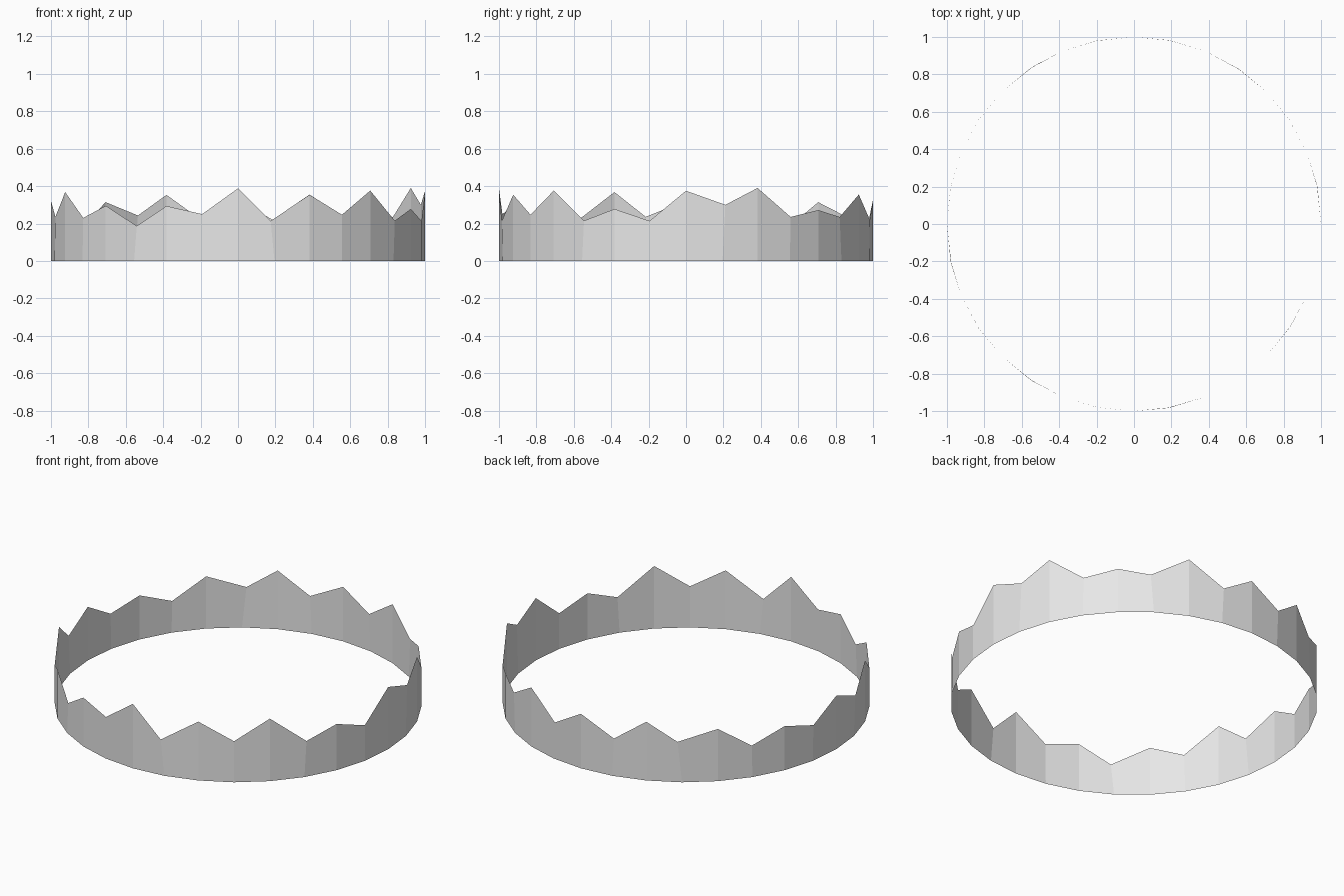
import bpy
import bmesh
from math import cos, sin, radians

default_cube = bpy.data.objects.get("Cube")
if default_cube:
    bpy.data.objects.remove(default_cube, do_unlink=True)

# Heights of the points and notches, counter-clockwise from +x
PEAKS = [.375, .39, .272, .355, .328, .353, .314, .265,
         .322, .368, .295, .294, .388, .354, .376, .278]
NOTCHES = [.3, .235, .235, .22, .226, .243, .19, .213,
           .236, .23, .187, .25, .214, .247, .215, .214]
# Sideways drift of each notch from the middle of its gap, in degrees
DRIFT = [.9, .3, -1, .6, .6, -1.4, -.2, .3,
         1.2, .4, 1, .2, -1.2, 0, .7, 0]
STEP = 360 / len(PEAKS)


def ring_point(bm, angle, height):
    a = radians(angle)
    return bm.verts.new((cos(a), sin(a), height))


# Single colour
grey = bpy.data.materials.new("light grey")
grey.use_nodes = True
colour = (.8, .8, .8, 1)
grey.diffuse_color = colour
grey.node_tree.nodes["Principled BSDF"].inputs["Base Color"].default_value = colour

# Thin open band with a jagged upper edge
bm = bmesh.new()
bottom, top = [], []
for i, (peak, notch, drift) in enumerate(zip(PEAKS, NOTCHES, DRIFT)):
    angle = i * STEP
    middle = angle + STEP / 2
    bottom += [ring_point(bm, angle, 0), ring_point(bm, middle, 0)]
    top += [ring_point(bm, angle, peak), ring_point(bm, middle + drift, notch)]

count = len(bottom)
for i in range(count):
    j = (i + 1) % count
    bm.faces.new((bottom[i], bottom[j], top[j], top[i]))

mesh = bpy.data.meshes.new("jagged_band")
bm.to_mesh(mesh)
bm.free()
mesh.materials.append(grey)
band = bpy.data.objects.new("jagged_band", mesh)
bpy.context.scene.collection.objects.link(band)
